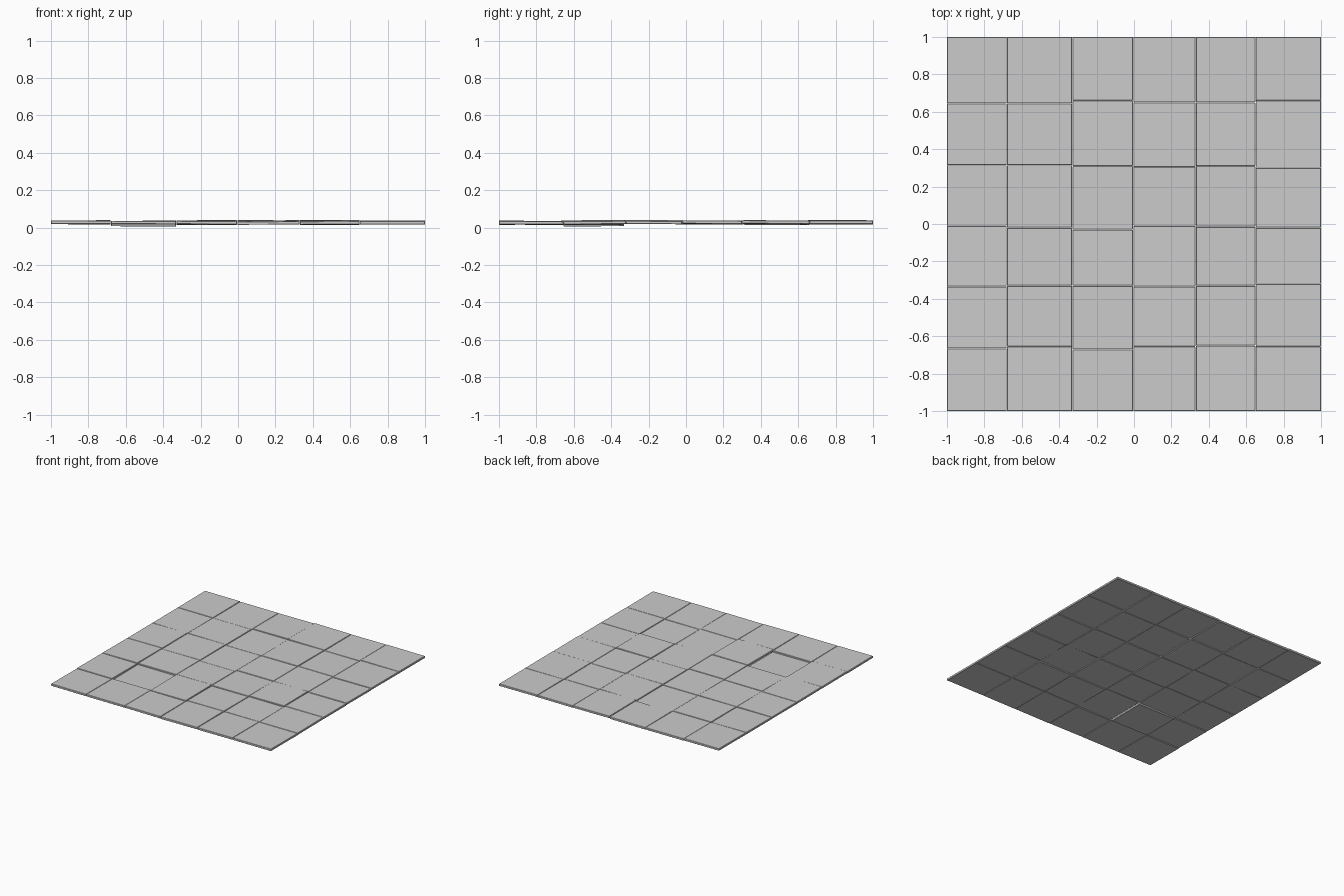
import bpy
import bmesh
import random

random.seed(4)
cube = bpy.data.objects.get("Cube")
if cube:
    bpy.data.objects.remove(cube, do_unlink=True)

stone = bpy.data.materials.new("grey stone")
stone.use_nodes = True
colour = (0.6, 0.6, 0.6, 1)
stone.diffuse_color = colour
stone.node_tree.nodes["Principled BSDF"].inputs["Base Color"].default_value = colour

THICKNESS = 0.017
MIDDLE = 0.026
GAP = 0.001

# Joints between columns, and the row joints of each column, front to back
column_joints = [-1, -0.68, -0.33, -0.005, 0.33, 0.65, 1]
row_joints = [
    [-1, -0.665, -0.335, -0.01, 0.315, 0.645, 1],
    [-1, -0.655, -0.33, -0.02, 0.315, 0.645, 1],
    [-1, -0.67, -0.33, -0.03, 0.31, 0.66, 1],
    [-1, -0.655, -0.335, -0.01, 0.305, 0.65, 1],
    [-1, -0.65, -0.33, -0.015, 0.31, 0.65, 1],
    [-1, -0.655, -0.32, -0.02, 0.3, 0.66, 1],
]

# Settling of every tile in thousandths, one list per row from the front
settling = [
    [1, 0, 0, -1, -2, -1],
    [2, -10, 4, -1, -3, 0],
    [3, 1, 2, 1, 5, 1],
    [2, 1, -1, 2, 2, 2],
    [0, 1, -3, 3, 1, 3],
    [2, -1, 0, 4, 1, 3],
]


def add_tile(name, x0, x1, y0, y1, lift):
    """Thin bevelled slab, tilted a little without moving its joints."""
    tilt_x, tilt_y = (random.uniform(-0.008, 0.008) for _ in range(2))
    bm = bmesh.new()
    bmesh.ops.create_cube(bm, size=1)
    for v in bm.verts:
        dx, dy = v.co.x * (x1 - x0), v.co.y * (y1 - y0)
        v.co.x = dx + (x0 + x1) / 2
        v.co.y = dy + (y0 + y1) / 2
        v.co.z = v.co.z * THICKNESS + MIDDLE + lift + tilt_x * dx + tilt_y * dy
    mesh = bpy.data.meshes.new(name)
    bm.to_mesh(mesh)
    bm.free()
    mesh.materials.append(stone)
    tile = bpy.data.objects.new(name, mesh)
    bpy.context.collection.objects.link(tile)
    bevel = tile.modifiers.new("worn edge", "BEVEL")
    bevel.width = 0.002
    bevel.segments = 1


# Floor tiles
for row, lifts in enumerate(settling):
    for col, lift in enumerate(lifts):
        x0, x1 = column_joints[col:col + 2]
        y0, y1 = row_joints[col][row:row + 2]
        # Inner joints leave a hairline gap, the outer border stays straight
        add_tile(f"floor_tile_{row + 1}_{col + 1}",
                 x0 + GAP * (col > 0), x1 - GAP * (col < 5),
                 y0 + GAP * (row > 0), y1 - GAP * (row < 5), lift / 1000)
